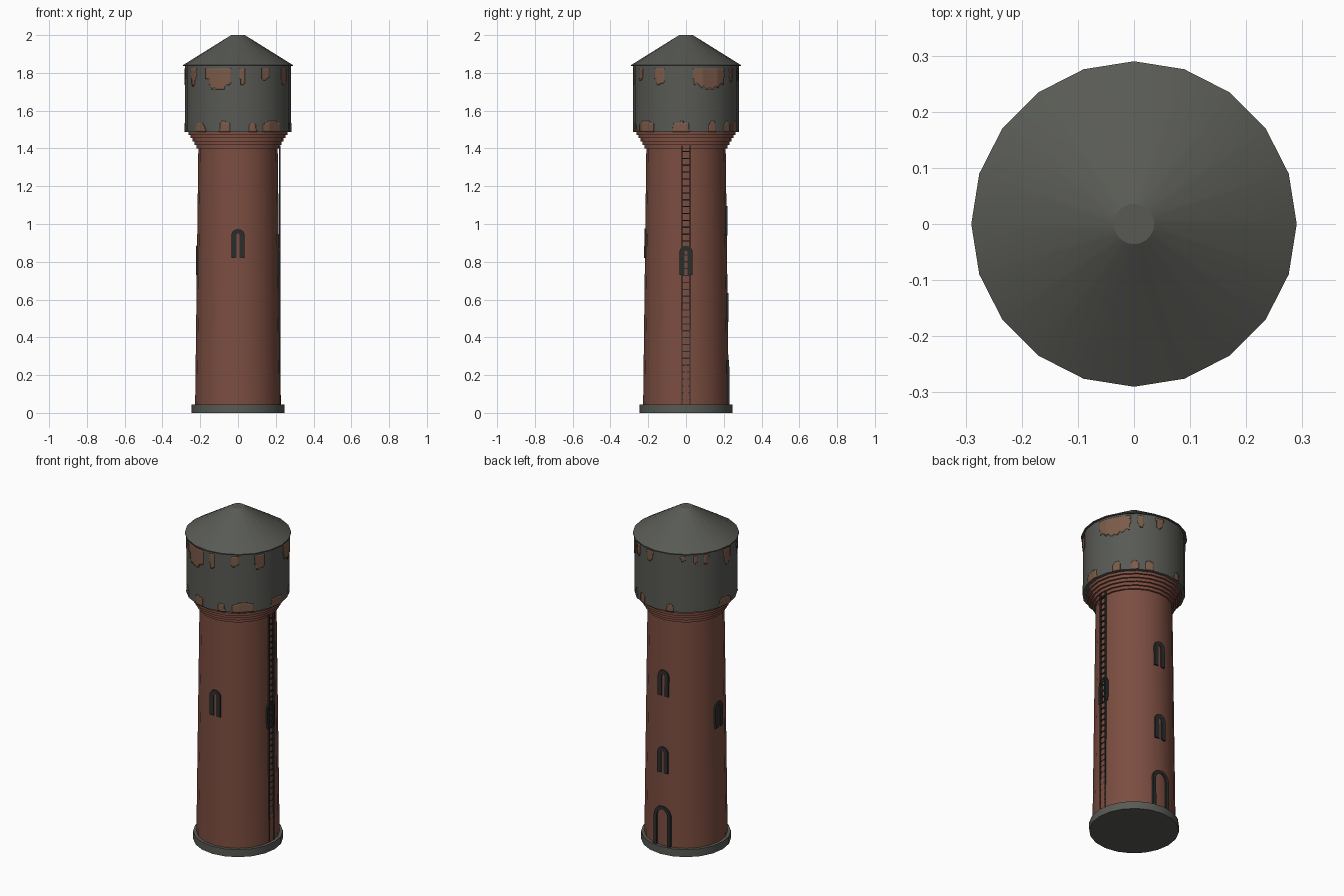
import bpy, bmesh, math
from mathutils import Matrix

cube = bpy.data.objects.get("Cube")
if cube:
    bpy.data.objects.remove(cube)

SIDES = 20


def material(name, rgb):
    m = bpy.data.materials.new(name)
    m.use_nodes = True
    m.diffuse_color = (*rgb, 1)
    m.node_tree.nodes["Principled BSDF"].inputs["Base Color"].default_value = (*rgb, 1)
    return m


brick = material("brick red", (0.2, 0.075, 0.052))
metal = material("weathered grey", (0.098, 0.102, 0.089))
rust = material("rust brown", (0.2, 0.105, 0.066))
dark = material("dark iron", (0.024, 0.026, 0.025))


def finish(bm, name, mat, smooth=True):
    bmesh.ops.recalc_face_normals(bm, faces=bm.faces)
    mesh = bpy.data.meshes.new(name)
    bm.to_mesh(mesh)
    bm.free()
    mesh.materials.append(mat)
    obj = bpy.data.objects.new(name, mesh)
    bpy.context.collection.objects.link(obj)
    if smooth:
        bpy.ops.object.select_all(action="DESELECT")
        obj.select_set(True)
        bpy.context.view_layer.objects.active = obj
        bpy.ops.object.shade_smooth_by_angle(angle=math.radians(25))
    return obj


def lathe(name, profile, mat):
    """Closed solid of revolution from (radius, height) points."""
    bm = bmesh.new()
    rings = []
    for r, z in profile:
        rings.append([bm.verts.new((r * math.cos(math.tau * i / SIDES),
                                    r * math.sin(math.tau * i / SIDES), z))
                      for i in range(SIDES)])
    for a, b in zip(rings, rings[1:]):
        for i in range(SIDES):
            j = (i + 1) % SIDES
            bm.faces.new((a[i], a[j], b[j], b[i]))
    bm.faces.new(rings[0])
    bm.faces.new(rings[-1])
    return finish(bm, name, mat)


# Main masses
lathe("base_plinth", [(0.245, 0), (0.245, 0.045)], metal)
lathe("brick_shaft", [(0.227, 0.04), (0.21, 1.41)], brick)
corbel = []
for step in range(5):
    r, z = 0.22 + 0.0105 * step, 1.4 + 0.018 * step
    corbel += [(r, z), (r, z + 0.018)]
lathe("stepped_corbel", corbel, brick)
lathe("water_tank", [(0.28, 1.487), (0.28, 1.845)], metal)
lathe("conical_roof", [(0.27, 1.836), (0.29, 1.836), (0.29, 1.842), (0.036, 2.0)], metal)


# Arched surrounds for windows and door; angle runs from the front toward +x
def arch_frame(name, angle, bottom, top, half, inner):
    def outline(w, crown):
        spring = crown - w * 1.1
        pts = [(-w, bottom)]
        pts += [(-w * math.cos(math.pi * k / 10),
                 spring + w * 1.1 * math.sin(math.pi * k / 10)) for k in range(11)]
        return pts + [(w, bottom)]

    def wall(z):
        return 0.227 - 0.0124 * z

    bm = bmesh.new()
    rows = []
    for w, crown in ((half, top), (inner, top - (half - inner))):
        for depth in (0.005, -0.02):
            rows.append([bm.verts.new((x, -wall(z) - depth, z))
                         for x, z in outline(w, crown)])
    of, ob, nf, nb = rows
    for a, b in ((of, nf), (nf, nb), (nb, ob), (ob, of)):
        for i in range(len(a) - 1):
            bm.faces.new((a[i], a[i + 1], b[i + 1], b[i]))
    for i in (0, -1):
        bm.faces.new((of[i], nf[i], nb[i], ob[i]))
    bm.transform(Matrix.Rotation(math.radians(angle), 4, "Z"))
    finish(bm, name, dark)


for name, angle, low in (("front_window", 0, 0.82), ("left_window", 90, 0.73),
                         ("right_window", 270, 0.73), ("back_upper_window", 180, 0.94),
                         ("back_lower_window", 180, 0.48)):
    arch_frame(name, angle, low, low + 0.155, 0.035, 0.009)
arch_frame("back_door_frame", 180, 0.045, 0.28, 0.055, 0.035)


# Ladder on the +x side
def add_box(bm, centre, size):
    m = Matrix.Translation(centre) @ Matrix.Diagonal((*size, 1))
    bmesh.ops.create_cube(bm, size=1, matrix=m)


bm = bmesh.new()
for side in (-1, 1):
    add_box(bm, (0.221, side * 0.021, 0.73), (0.01, 0.006, 1.37))
for k in range(37):
    add_box(bm, (0.221, 0, 0.07 + 0.0365 * k), (0.006, 0.04, 0.006))
finish(bm, "ladder", dark, smooth=False)

# Rust patches: (angle, half width in degrees, length)
top_rust = [(-58, 6, 0.1), (-22, 15, 0.12), (5, 3, 0.1), (31, 5, 0.07), (60, 7, 0.09),
            (117, 20, 0.115), (148, 4, 0.08), (170, 5, 0.07), (212, 3, 0.04),
            (226, 3, 0.05), (238, 3, 0.06), (268, 6, 0.1)]
low_rust = [(-46, 8, 0.05), (-15, 6, 0.06), (16, 5, 0.05), (41, 13, 0.06), (84, 10, 0.055),
            (120, 5, 0.06), (141, 5, 0.055), (157, 5, 0.06), (197, 5, 0.045), (265, 11, 0.05)]


def rusty(angle, z):
    for patches, start, way in ((top_rust, 1.828, -1), (low_rust, 1.488, 1)):
        for centre, half, length in patches:
            t = (z - start) * way / length
            off = abs((angle - centre + 180) % 360 - 180) / half
            ragged = 1 + 0.2 * math.sin(angle * 0.9) + 0.1 * math.sin(z * 170)
            if 0 < t < 1 and off ** 2 + t ** 4 < ragged * 0.9:
                return True
    return False


# Thin skin following the tank's flat sides, kept only where rusty
def skin_point(angle, z):
    step = 360 / SIDES
    bend = math.radians(angle % step - step / 2)
    r = 0.2815 * math.cos(math.radians(step / 2)) / math.cos(bend)
    a = math.radians(angle)
    return (r * math.sin(a), -r * math.cos(a), z)


bm = bmesh.new()
width, height = 1.5, 0.008
for i in range(240):
    for k in range(43):
        a, z = i * width, 1.488 + k * height
        if rusty(a + width / 2, z + height / 2):
            corners = ((a, z), (a + width, z), (a + width, z + height), (a, z + height))
            bm.faces.new([bm.verts.new(skin_point(*c)) for c in corners])
bmesh.ops.remove_doubles(bm, verts=bm.verts, dist=0.0005)
# Each patch is solidified outward-facing so its skin has a clear direction
patches = finish(bm, "rust_patches", rust)
solid = patches.modifiers.new("thickness", "SOLIDIFY")
solid.thickness = 0.003
solid.offset = 0
